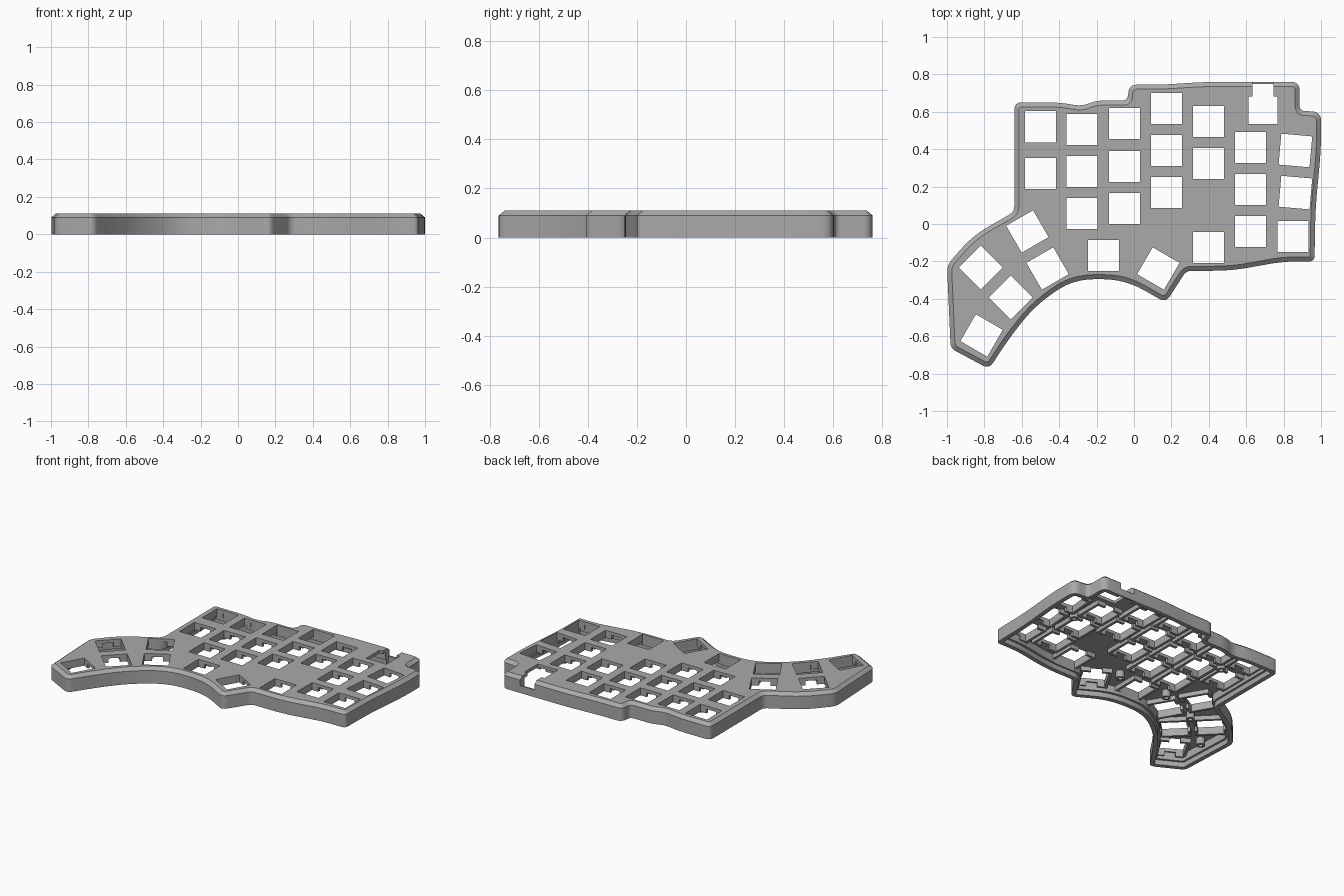
import bpy, bmesh
from math import radians
from mathutils import Vector, Matrix

cube = bpy.data.objects.get("Cube")
if cube:
    bpy.data.objects.remove(cube)

grey = bpy.data.materials.new("case grey")
grey.use_nodes = True
grey.diffuse_color = (0.4, 0.4, 0.4, 1)
grey.node_tree.nodes["Principled BSDF"].inputs["Base Color"].default_value = (0.4, 0.4, 0.4, 1)

TOP, PLATE, COLLAR, KEY = 0.11, 0.088, 0.058, 0.166

# Outline corners, clockwise: x, y, rounding length
CORNERS = [
    (-.64, .65, .04), (-.4, .65, .1), (-.28, .63, .06), (-.2, .66, .04), (-.035, .66, .03),
    (-.025, .745, .04), (.16, .745, .08), (.38, .76, .1), (.885, .76, .045), (.885, .605, .03),
    (1, .6, .05), (1, .4, .1), (.97, .08, .1), (.965, -.2, .03), (.8, -.2, .1),
    (.52, -.25, .1), (.28, -.25, .03), (.17, -.42, .04), (-.05, -.295, .12), (-.33, -.295, .12),
    (-.53, -.44, .12), (-.66, -.6, .1), (-.775, -.775, .04), (-.98, -.665, .03),
    (-1, -.22, .04), (-.86, -.06, .1), (-.64, .065, .03)]

# Key columns: x, y of each key
COLUMNS = [(-.5, (.52, .27)), (-.278, (.505, .28, .056)), (-.05, (.537, .307, .083)),
           (.174, (.617, .393, .168)), (.398, (.548, .323, -.126)),
           (.623, (.408, .184, -.04)), (.849, (-.067,))]
KEYS = [(x, y, 0) for x, ys in COLUMNS for y in ys]
# Angled keys: x, y, degrees
KEYS += [(.863, .393, -5), (.863, .168, -5), (-.163, -.168, 0), (.13, -.238, -30),
         (-.462, -.238, 30), (-.57, -.04, 30), (-.82, -.233, 45), (-.66, -.393, 45),
         (-.815, -.596, -30)]
BOSSES = [(.737, .29), (.03, -.1), (-.35, -.1), (-.64, -.21), (-.39, .39), (-.9, -.42)]


def make(name, bm):
    """Turn a bmesh into an object in the scene."""
    bmesh.ops.recalc_face_normals(bm, faces=bm.faces[:])
    mesh = bpy.data.meshes.new(name)
    bm.to_mesh(mesh)
    bm.free()
    mesh.materials.append(grey)
    obj = bpy.data.objects.new(name, mesh)
    bpy.context.collection.objects.link(obj)
    return obj


def outline(inset, steps=6):
    """Rounded outline moved inwards by inset."""
    pts = [Vector(c[:2]) for c in CORNERS]
    n = len(pts)
    moved, lengths = [], []
    for i, p in enumerate(pts):
        a = (p - pts[i - 1]).normalized()
        b = (pts[(i + 1) % n] - p).normalized()
        na, nb = Vector((a.y, -a.x)), Vector((b.y, -b.x))
        moved.append(p + (na + nb) * inset / (1 + na.dot(nb)))
        tan_half = (a.y * b.x - a.x * b.y) / (1 + a.dot(b))
        lengths.append(max(CORNERS[i][2] - inset * tan_half, .004))
    ring = []
    for i, p in enumerate(moved):
        before, after = moved[i - 1] - p, moved[(i + 1) % n] - p
        t = min(lengths[i], .48 * before.length, .48 * after.length)
        s, e = p + before.normalized() * t, p + after.normalized() * t
        for k in range(steps + 1):
            u = k / steps
            ring.append(s * (1 - u) ** 2 + p * 2 * u * (1 - u) + e * u * u)
    return ring


def box(bm, x0, x1, y0, y1, z0, z1, matrix=Matrix()):
    size = Matrix.Diagonal((x1 - x0, y1 - y0, z1 - z0, 1))
    centre = Matrix.Translation(((x0 + x1) / 2, (y0 + y1) / 2, (z0 + z1) / 2))
    bmesh.ops.create_cube(bm, size=1, matrix=matrix @ centre @ size)


def key_matrix(x, y, angle):
    return Matrix.Translation((x, y, 0)) @ Matrix.Rotation(radians(angle), 4, 'Z')


# Hollow shell: inner lip, outer wall, chamfer and top plate
bm = bmesh.new()
profile = [(.045, PLATE), (.045, .035), (.03, .035), (.03, 0), (0, 0), (0, .09), (.024, TOP)]
rings = [[bm.verts.new((p.x, p.y, z)) for p in outline(d)] for d, z in profile]
for low, high in zip(rings, rings[1:]):
    for i in range(len(low)):
        bm.faces.new((low[i - 1], low[i], high[i], high[i - 1]))
bm.faces.new(rings[0])
bm.faces.new(rings[-1])
case = make("case_shell", bm)

# Key openings and connector opening
bm = bmesh.new()
h = KEY / 2
for key in KEYS:
    box(bm, -h, h, -h, h, -.1, .2, key_matrix(*key))
openings = make("opening_cutter", bm)
bm = bmesh.new()
box(bm, .612, .767, .535, .682, -.1, .2)
connector = make("connector_cutter", bm)
bm = bmesh.new()
box(bm, .634, .745, .67, .8, .05, .2)
box(bm, .634, .745, .67, .748, -.1, .06)
bmesh.ops.delete(bm, geom=[], context='VERTS')
neck = make("connector_neck_cutter", bm)
for cutter in (openings, connector, neck):
    mod = case.modifiers.new("cut", 'BOOLEAN')
    mod.operation, mod.solver, mod.object = 'DIFFERENCE', 'EXACT', cutter
    mod.use_self = True
    cutter.hide_render = True
    cutter.hide_viewport = True
    cutter.display_type = 'WIRE'

# Collars under each key, notched front and back for the clips
bm = bmesh.new()
w, gap = .018, .036
for key in KEYS:
    m = key_matrix(*key)
    for s in (-1, 1):
        inner, outer = sorted((s * h, s * (h + w)))
        box(bm, inner, outer, -h - w, h + w, COLLAR, PLATE + .005, m)
        box(bm, -h, -gap, inner, outer, COLLAR, PLATE + .005, m)
        box(bm, gap, h, inner, outer, COLLAR, PLATE + .005, m)
make("key_collars", bm)

# Hollow screw bosses
bm = bmesh.new()
for x, y in BOSSES:
    loops = []
    for r, z in ((.014, PLATE), (.014, .04), (.028, .04), (.028, PLATE)):
        loops.append(bmesh.ops.create_circle(
            bm, segments=20, radius=r, matrix=Matrix.Translation((x, y, z)))["verts"])
    for a, b in zip(loops, loops[1:]):
        for i in range(len(a)):
            bm.faces.new((a[i - 1], a[i], b[i], b[i - 1]))
bosses = make("screw_bosses", bm)

# Apply cuts, then smooth the rounded walls
bpy.ops.object.select_all(action='DESELECT')
bpy.context.view_layer.objects.active = case
case.select_set(True)
for mod in list(case.modifiers):
    bpy.ops.object.modifier_apply(modifier=mod.name)
for cutter in (openings, connector, neck):
    bpy.data.objects.remove(cutter)
bosses.select_set(True)
bpy.ops.object.shade_smooth_by_angle(angle=radians(30))
